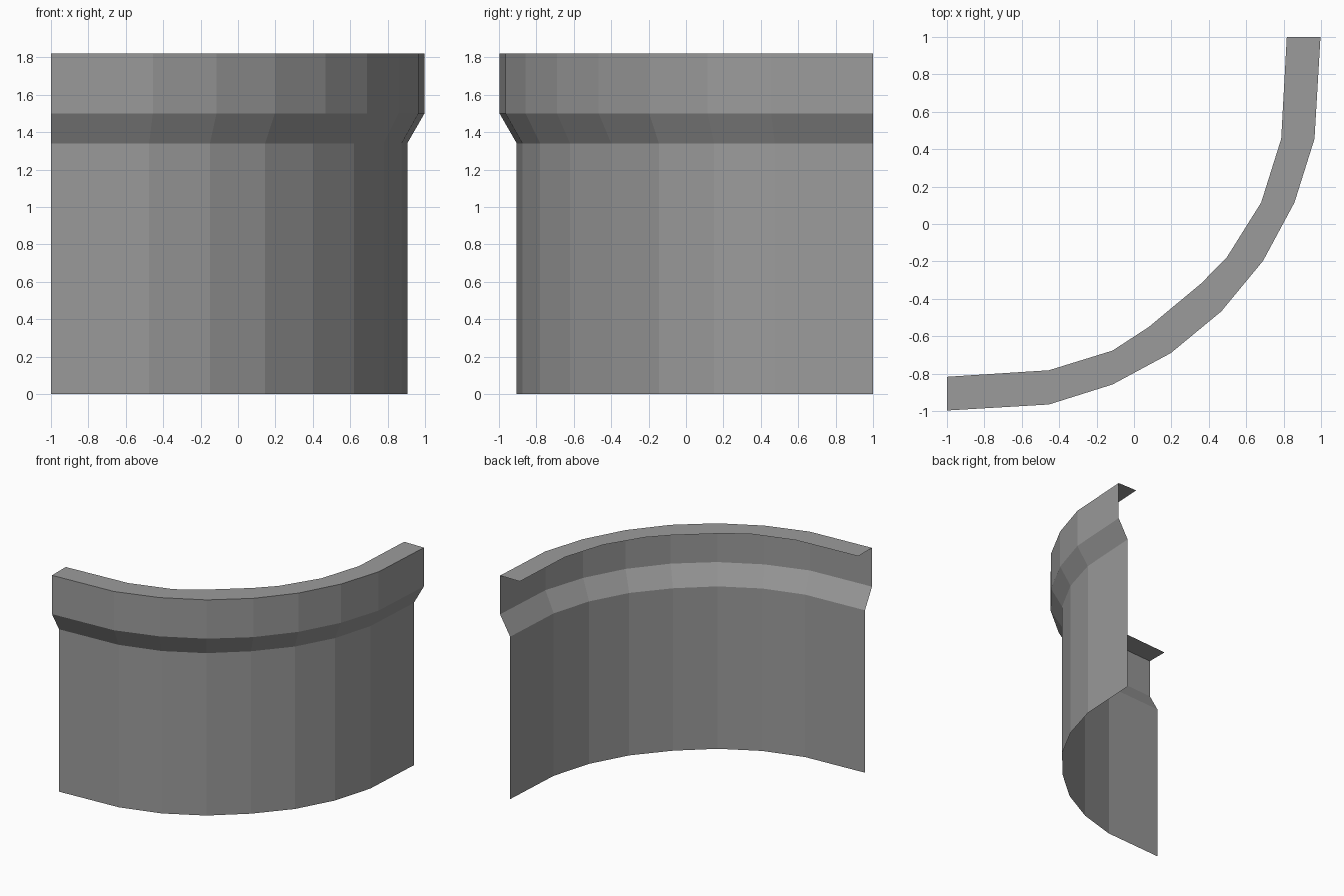
import bpy
import bmesh

default_cube = bpy.data.objects.get("Cube")
if default_cube:
    bpy.data.objects.remove(default_cube, do_unlink=True)

stone = bpy.data.materials.new("plain grey")
stone.use_nodes = True
grey = (0.33, 0.33, 0.33, 1)
stone.diffuse_color = grey
stone.node_tree.nodes["Principled BSDF"].inputs["Base Color"].default_value = grey


def mirrored(half):
    """Complete a quarter-bend plan curve across its diagonal; the last point is the middle."""
    return half + [(-y, -x) for x, y in reversed(half[:-1])]


def build_strips(name, rings):
    """Join plan curves, given as (curve, height) pairs, with flat quads."""
    bm = bmesh.new()
    rows = [[bm.verts.new((x, y, z)) for x, y in curve] for curve, z in rings]
    for low, high in zip(rows, rows[1:]):
        for i in range(len(low) - 1):
            bm.faces.new((low[i], low[i + 1], high[i + 1], high[i]))
    mesh = bpy.data.meshes.new(name)
    bm.to_mesh(mesh)
    bm.free()
    mesh.materials.append(stone)
    obj = bpy.data.objects.new(name, mesh)
    bpy.context.collection.objects.link(obj)
    return obj


# Plan curves of the wall, the overhanging band and the ledge's inner edge
wall = mirrored([(-1, -0.905), (-0.475, -0.875), (-0.15, -0.78), (0.145, -0.62), (0.4, -0.4)])
band = mirrored([(-1, -0.997), (-0.455, -0.965), (-0.115, -0.858), (0.197, -0.69), (0.467, -0.467)])
inner = [(-1, -0.817), (-0.455, -0.782), (-0.115, -0.677), (0.08, -0.55), (0.36, -0.317),
         (0.497, -0.177), (0.68, 0.115), (0.787, 0.455), (0.817, 1)]

# Heights of the flare and the rim
flare_bottom, flare_top, rim = 1.34, 1.5, 1.82

build_strips("curved_wall", [(wall, 0), (wall, flare_bottom)])
build_strips("flared_band", [(wall, flare_bottom), (band, flare_top), (band, rim)])
build_strips("top_ledge", [(band, rim), (inner, rim)])
